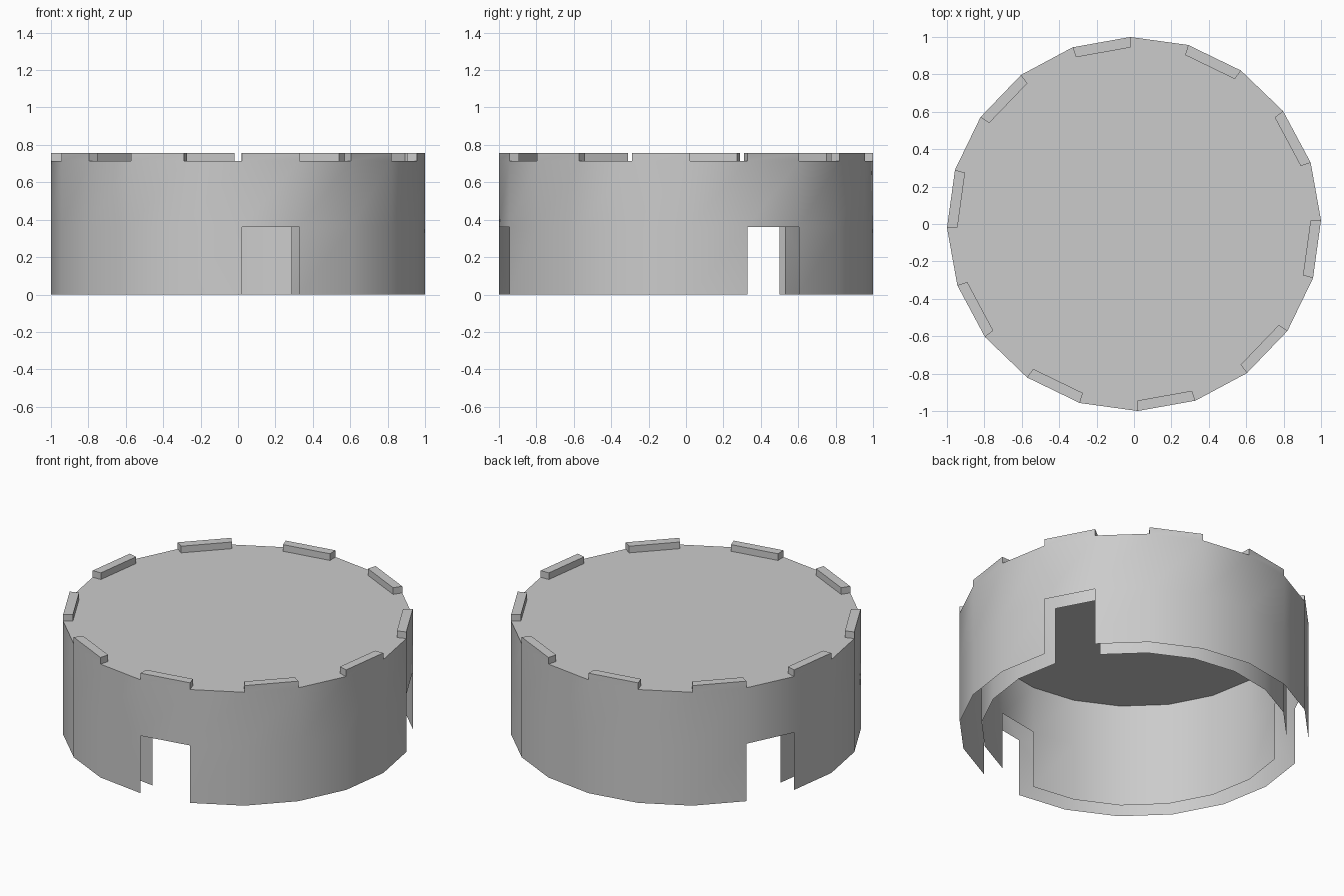
import bpy, bmesh, math

if "Cube" in bpy.data.objects:
    bpy.data.objects.remove(bpy.data.objects["Cube"])

SIDES, PHASE = 20, math.radians(1.15)
DOORS = (1, 8, 15)            # polygon sides left open at the bottom
DOOR_H, ROOF, CREST, CEILING = 0.362, 0.715, 0.757, 0.655
R_IN, R_LUG = 0.875, 0.944


def pt(i, r, z):
    a = PHASE + 2 * math.pi * (i % SIDES) / SIDES
    return (round(r * math.cos(a), 5), round(r * math.sin(a), 5), z)


class Shell:
    """Collects faces with shared vertices."""
    def __init__(self):
        self.bm, self.cache = bmesh.new(), {}

    def face(self, pts, flip=False):
        vs = []
        for p in pts:
            if p not in self.cache:
                self.cache[p] = self.bm.verts.new(p)
            vs.append(self.cache[p])
        self.bm.faces.new(vs[::-1] if flip else vs)

    def wall(self, i, r, z0, z1, flip=False):
        self.face([pt(i, r, z0), pt(i + 1, r, z0), pt(i + 1, r, z1), pt(i, r, z1)], flip)

    def finish(self, name):
        me = bpy.data.meshes.new(name)
        self.bm.to_mesh(me)
        self.bm.free()
        ob = bpy.data.objects.new(name, me)
        bpy.context.collection.objects.link(ob)
        bpy.ops.object.select_all(action='DESELECT')
        ob.select_set(True)
        bpy.context.view_layer.objects.active = ob
        bpy.ops.object.shade_smooth_by_angle(angle=math.radians(30))
        return ob


# Outer wall with door openings, notched roof and raised lugs
outer = Shell()
roof = []
for i in range(SIDES):
    if i not in DOORS:
        outer.wall(i, 1.0, 0.0, DOOR_H)
    outer.wall(i, 1.0, DOOR_H, ROOF)
    roof.append(pt(i, 1.0, ROOF))
    if i % 2:
        a0, b0 = pt(i, 1.0, ROOF), pt(i + 1, 1.0, ROOF)
        a1, b1 = pt(i, 1.0, CREST), pt(i + 1, 1.0, CREST)
        c0, d0 = pt(i, R_LUG, ROOF), pt(i + 1, R_LUG, ROOF)
        c1, d1 = pt(i, R_LUG, CREST), pt(i + 1, R_LUG, CREST)
        roof += [c0, d0]
        outer.wall(i, 1.0, ROOF, CREST)
        outer.wall(i, R_LUG, ROOF, CREST, flip=True)
        outer.face([a1, b1, d1, c1])
        outer.face([c0, a0, a1, c1])
        outer.face([b0, d0, d1, b1])
outer.face(roof)
outer.finish("outer_wall")

# Inner lining, open to the outer wall at the rim, with a flat ceiling
inner = Shell()
for i in range(SIDES):
    if i not in DOORS:
        inner.wall(i, R_IN, 0.0, DOOR_H, flip=True)
    inner.wall(i, R_IN, DOOR_H, CEILING, flip=True)
inner.face([pt(i, R_IN, CEILING) for i in range(SIDES)], flip=True)
inner.finish("inner_lining")
